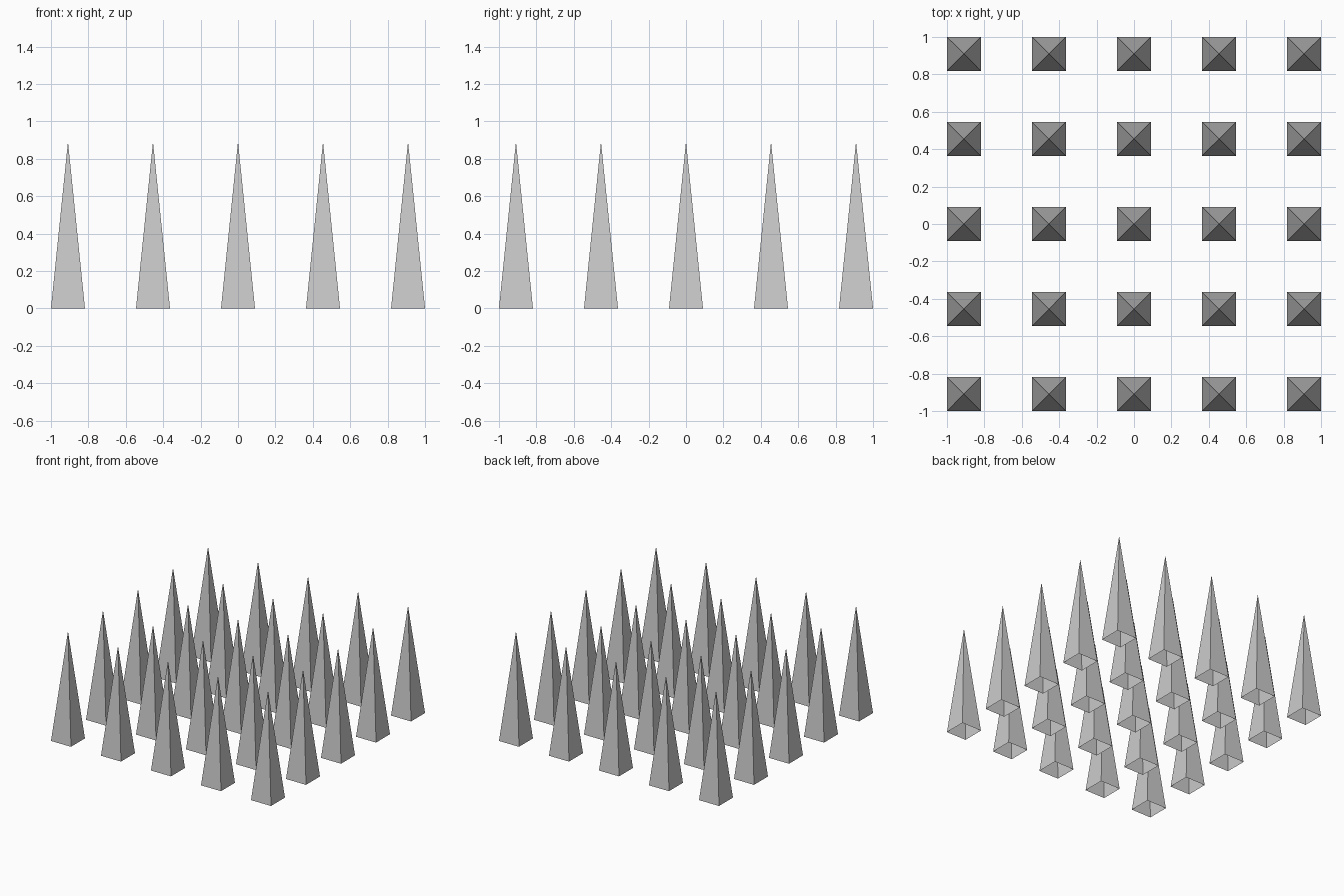
import bpy, bmesh
from mathutils import Matrix
from math import pi

if "Cube" in bpy.data.objects:
    bpy.data.objects.remove(bpy.data.objects["Cube"])

COUNT = 5
WIDTH = 2 / 11          # base width of one spike
STEP = (2 - WIDTH) / (COUNT - 1)
HEIGHT = 0.891

# One four-sided spike, hollow and open underneath
bm = bmesh.new()
bmesh.ops.create_cone(bm, cap_ends=False, segments=4,
                      radius1=WIDTH / 2 * 2 ** 0.5, radius2=0, depth=HEIGHT,
                      matrix=Matrix.Translation((0, 0, HEIGHT / 2)) @ Matrix.Rotation(pi / 4, 4, 'Z'))
bmesh.ops.remove_doubles(bm, verts=bm.verts, dist=1e-5)
mesh = bpy.data.meshes.new("spike")
bm.to_mesh(mesh)
bm.free()

# Square grid of spikes sharing the same mesh
for row in range(COUNT):
    for col in range(COUNT):
        spike = bpy.data.objects.new(f"spike_{row + 1}_{col + 1}", mesh)
        spike.location = ((col - 2) * STEP, (row - 2) * STEP, 0)
        bpy.context.collection.objects.link(spike)
